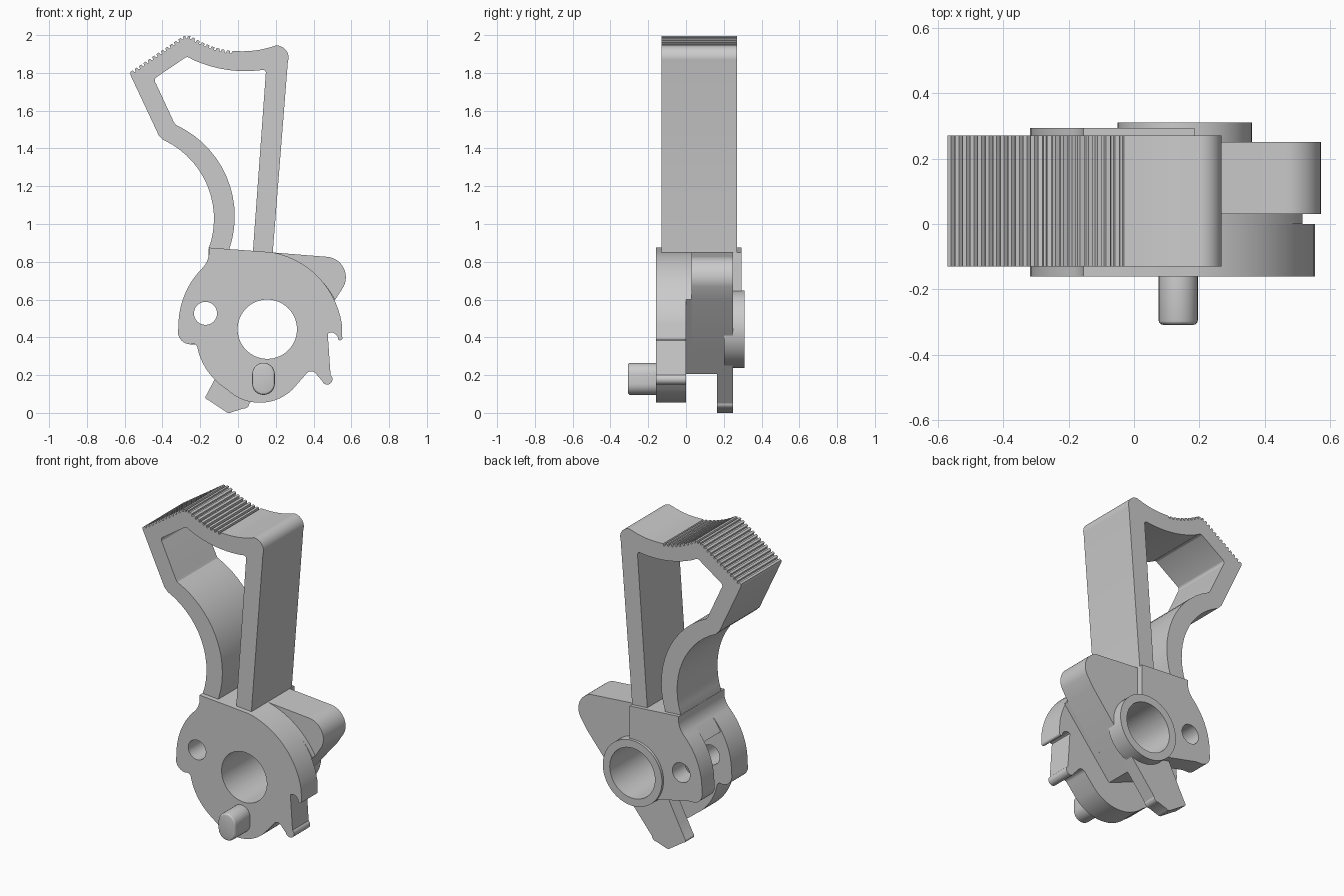
import bpy, bmesh, math
from mathutils import Vector

if "Cube" in bpy.data.objects:
    bpy.data.objects.remove(bpy.data.objects["Cube"])


def arc(a, m, b, n=14):
    """Points of the circular arc from a through m to b (a excluded)."""
    (ax, ay), (mx, my), (bx, by) = a, m, b
    d = 2 * (ax * (my - by) + mx * (by - ay) + bx * (ay - my))
    sa, sm, sb = ax * ax + ay * ay, mx * mx + my * my, bx * bx + by * by
    cx = (sa * (my - by) + sm * (by - ay) + sb * (ay - my)) / d
    cy = (sa * (bx - mx) + sm * (ax - bx) + sb * (mx - ax)) / d
    r = math.hypot(ax - cx, ay - cy)
    t0, tm, t1 = (math.atan2(y - cy, x - cx) for x, y in (a, m, b))
    sweep = (t1 - t0) % math.tau
    if (tm - t0) % math.tau > sweep:
        sweep -= math.tau
    return [(cx + r * math.cos(t0 + sweep * i / n), cy + r * math.sin(t0 + sweep * i / n))
            for i in range(1, n + 1)]


def outline(*steps):
    """Two numbers make a line to a point, four make an arc through mid to end."""
    pts = [steps[0]]
    for s in steps[1:]:
        pts += [s] if len(s) == 2 else arc(pts[-1], s[:2], s[2:])
    return pts


def serrate(path, pitch=0.0275, depth=0.014):
    """Cut small grooves along a polyline (material lies on its right side)."""
    lengths = [math.dist(a, b) for a, b in zip(path, path[1:])]
    count = round(sum(lengths) / pitch)
    result = []
    for i in range(count):
        for f, drop in ((0.0, 0), (0.5, 0), (0.62, 1), (0.88, 1)):
            s = (i + f) / count * sum(lengths)
            k = 0
            while k < len(lengths) - 1 and s > lengths[k]:
                s -= lengths[k]
                k += 1
            a, b = Vector(path[k]), Vector(path[k + 1])
            d = (b - a).normalized()
            p = a + d * s + Vector((d.y, -d.x)) * depth * drop
            result.append((p.x, p.y))
    return result + [path[-1]]


def circle(x, z, r, n=64):
    return [(x + r * math.cos(math.tau * i / n), z + r * math.sin(math.tau * i / n)) for i in range(n)]


def extrude(name, pts, y0, y1):
    bm = bmesh.new()
    face = bm.faces.new([bm.verts.new((x, y0, z)) for x, z in pts])
    ext = bmesh.ops.extrude_face_region(bm, geom=[face])
    bmesh.ops.translate(bm, vec=(0, y1 - y0, 0),
                        verts=[v for v in ext["geom"] if isinstance(v, bmesh.types.BMVert)])
    bmesh.ops.recalc_face_normals(bm, faces=bm.faces)
    mesh = bpy.data.meshes.new(name)
    bm.to_mesh(mesh)
    bm.free()
    ob = bpy.data.objects.new(name, mesh)
    bpy.context.collection.objects.link(ob)
    return ob


def apply(ob, kind, **settings):
    bpy.context.view_layer.objects.active = ob
    mod = ob.modifiers.new(kind, kind)
    for key, value in settings.items():
        setattr(mod, key, value)
    bpy.ops.object.modifier_apply(modifier=mod.name)


# Open loop with a serrated top
crest = outline((-0.57, 1.805), (-0.29, 1.995), (-0.25, 1.995),
                (-0.15, 1.945, -0.03, 1.915))
loop_pts = outline((-0.155, 0.8), (-0.155, 0.87), (-0.165, 1.21, -0.395, 1.445),
                   (-0.42, 1.47), (-0.57, 1.79))
loop_pts += serrate(crest)
loop_pts += outline((0.0, 1.915), (0.1, 1.92, 0.2, 1.945), (0.25, 1.925, 0.264, 1.86),
                    (0.18, 0.8), (0.075, 0.8),
                    (0.147, 1.795), (0.142, 1.812, 0.125, 1.815),
                    (-0.08, 1.82, -0.25, 1.875), (-0.265, 1.883, -0.28, 1.88),
                    (-0.435, 1.775), (-0.44, 1.765, -0.435, 1.745), (-0.34, 1.54),
                    (-0.33, 1.525), (-0.085, 1.3, -0.045, 0.87), (-0.045, 0.8))
loop = extrude("open_loop", loop_pts, -0.13, 0.27)

# Front plate with notches on its right edge
plate = extrude("front_plate", outline(
    (-0.155, 0.875), (0.185, 0.85), (0.42, 0.725, 0.55, 0.47), (0.552, 0.4),
    (0.545, 0.385, 0.53, 0.39), (0.49, 0.425, 0.475, 0.42), (0.49, 0.2),
    (0.475, 0.15, 0.445, 0.17), (0.41, 0.21), (0.39, 0.22, 0.36, 0.205), (0.29, 0.125),
    (0.14, 0.055, -0.06, 0.125), (-0.16, 0.22, -0.215, 0.345), (-0.225, 0.362, -0.25, 0.363),
    (-0.305, 0.39, -0.315, 0.45), (-0.285, 0.62, -0.19, 0.765),
    (-0.158, 0.82, -0.155, 0.875)[:4])[:-1], -0.16, 0.0)

# Solid core behind the plate
core = extrude("core", outline(
    (-0.155, 0.875), (0.185, 0.85), (0.37, 0.765, 0.515, 0.6), (0.185, 0.205),
    (-0.05, 0.3), (-0.05, 0.64), (-0.24, 0.69), (-0.19, 0.765),
    (-0.158, 0.82, -0.155, 0.875))[:-1], 0.0, 0.25)

# Rounded lobe at upper right
lobe = extrude("lobe", outline(
    (0.1, 0.856), (0.46, 0.827), (0.555, 0.775, 0.56, 0.67), (0.515, 0.6),
    (0.3, 0.34), (0.1, 0.5)), 0.03, 0.25)

# Back lug, ring and lower leg
lug = extrude("back_lug", outline(
    (-0.155, 0.875), (0.185, 0.85), (0.185, 0.3), (0.05, 0.3), (-0.215, 0.362), (-0.25, 0.363),
    (-0.305, 0.39, -0.315, 0.45), (-0.285, 0.62, -0.19, 0.765),
    (-0.158, 0.82, -0.155, 0.875))[:-1], 0.17, 0.293)
ring = extrude("back_ring", circle(0.155, 0.443, 0.205), 0.2, 0.31)
leg = extrude("lower_leg", outline(
    (-0.125, 0.175), (0.0, 0.42), (0.3, 0.34), (0.06, 0.05), (0.05, 0.03, 0.03, 0.024),
    (-0.035, 0.003), (-0.05, 0.0, -0.065, 0.007), (-0.16, 0.07),
    (-0.172, 0.08, -0.168, 0.093)), 0.165, 0.25)

# Slot-shaped pin on the front
pin = extrude("front_pin", outline(
    (0.075, 0.155), (0.075, 0.205), (0.135, 0.265, 0.195, 0.205),
    (0.195, 0.155), (0.135, 0.095, 0.075, 0.155))[:-1], -0.308, -0.1)
apply(pin, "BEVEL", width=0.014, segments=3, limit_method="ANGLE", angle_limit=math.radians(50))

# Drill the pivot hole and the small hole
for x, z, r, parts in ((0.155, 0.443, 0.157, (plate, core, lobe, lug, ring, leg)),
                       (-0.172, 0.527, 0.061, (plate, lug))):
    cutter = extrude("hole_cutter", circle(x, z, r), -0.5, 0.5)
    cutter.hide_render = True
    for part in parts:
        apply(part, "BOOLEAN", operation="DIFFERENCE", solver="EXACT", object=cutter)
    bpy.data.objects.remove(cutter)

# Smooth curved walls, keep edges sharp
bpy.ops.object.select_all(action="DESELECT")
for ob in (loop, plate, core, lobe, lug, ring, leg, pin):
    ob.select_set(True)
bpy.context.view_layer.objects.active = loop
bpy.ops.object.shade_smooth_by_angle(angle=math.radians(25))
